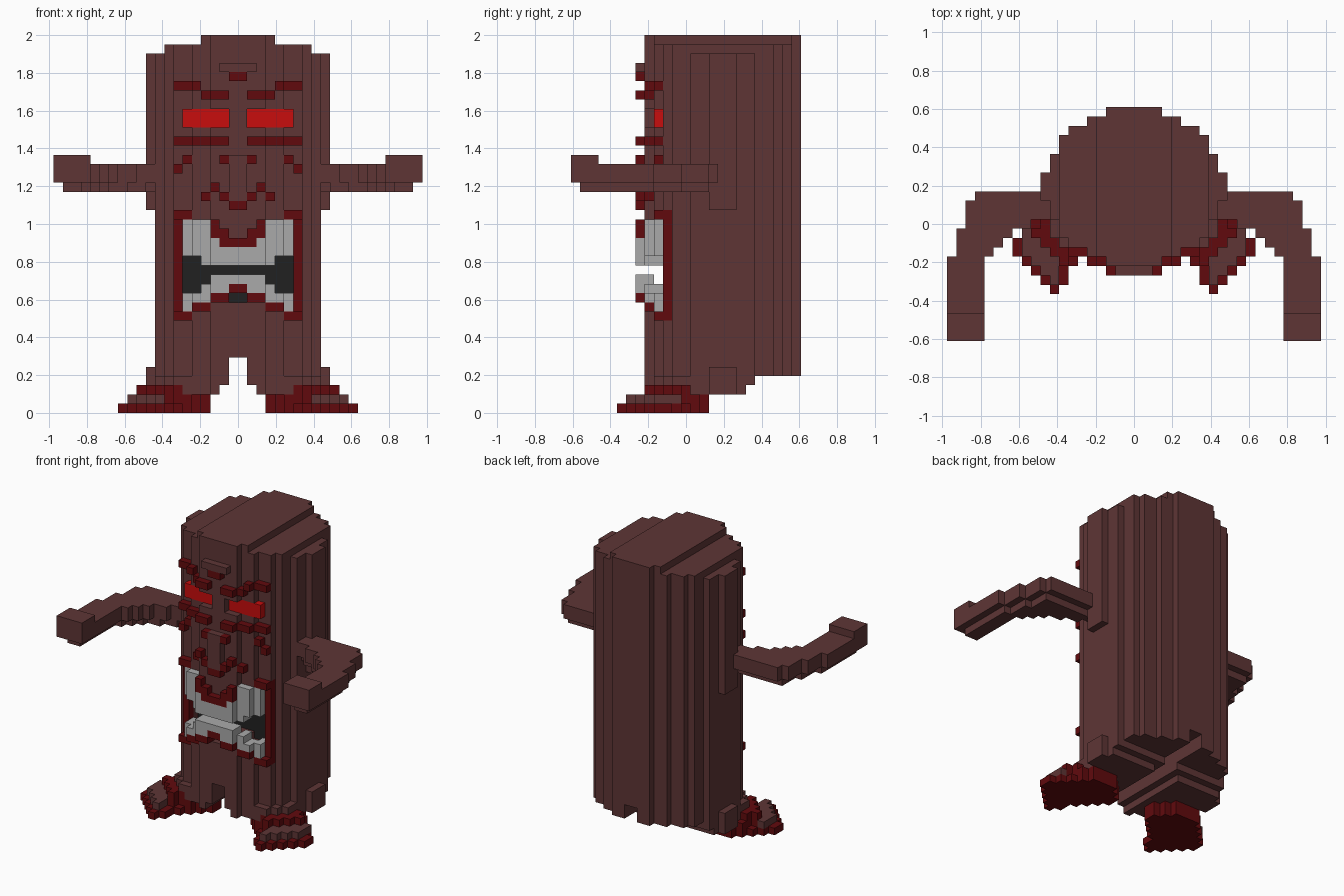
import bpy, bmesh

if "Cube" in bpy.data.objects:
    bpy.data.objects.remove(bpy.data.objects["Cube"], do_unlink=True)

V = 2 / 41                      # block size
COLOURS = {
    "bark_brown": (0.112, 0.036, 0.036),
    "dark_red": (0.120, 0.003, 0.004),
    "bright_red": (0.58, 0.004, 0.004),
    "tooth_grey": (0.40, 0.40, 0.40),
    "mouth_black": (0.015, 0.015, 0.015),
}
BROWN, RED, EYE, TOOTH, BLACK = COLOURS
mats = {}
for name, rgb in COLOURS.items():
    m = bpy.data.materials.new(name)
    m.use_nodes = True
    m.diffuse_color = (*rgb, 1)
    bsdf = m.node_tree.nodes["Principled BSDF"]
    bsdf.inputs["Base Color"].default_value = (*rgb, 1)
    bsdf.inputs["Roughness"].default_value = 0.9
    mats[name] = m

cells = {}                      # (x, y, z) -> (part, colour)


def fill(part, colour, x, y, z, sided=False):
    """Fill a block range on +x and its mirror image; part None carves."""
    for i in range(*x):
        for j in range(*y):
            for k in range(*z):
                for side, xi in (("left_", i), ("right_", -1 - i)):
                    if part is None:
                        cells.pop((xi, j, k), None)
                    else:
                        cells[xi, j, k] = ((side if sided else "") + part, colour)


# Trunk: half widths of a round section, row by row from front (8) to back (24)
HALF = [3, 5, 7, 8, 8] + [9] * 7 + [8, 8, 7, 5, 3]
for r, h in enumerate(HALF):
    y = 8 + r
    bottom = 4 if y >= 20 else 3 if y == 19 else 2
    fill("trunk", BROWN, (0, h), (y, y + 1), (bottom, 39))
    fill("trunk", BROWN, (0, min(h, 8)), (y, y + 1), (39, 40))
    fill("trunk", BROWN, (0, min(h, 4)), (y, y + 1), (40, 41))
    # flared base
    if 9 <= y < 19:
        flare = {9: 7, 10: 8}.get(y, 10 if 15 <= y < 18 else 9)
        fill("trunk", BROWN, (0, flare), (y, y + 1), (bottom, 4))
fill("trunk", BROWN, (9, 10), (15, 18), (3, 5))
fill("trunk", BROWN, (9, 10), (15, 18), (22, 39))
# gap between the legs
fill(None, None, (0, 1), (8, 25), (2, 6))
fill(None, None, (0, 2), (8, 25), (2, 3))

# Feet: rows of (y, first x, last x) for sole, toe cap and strap
SOLE = [(5, 8, 8), (6, 7, 9), (7, 7, 10), (8, 6, 11), (9, 5, 12), (10, 4, 12),
        (11, 3, 11), (12, 3, 10), (13, 4, 9), (14, 5, 8)]
TOE = [(6, 8, 8), (7, 8, 9), (8, 8, 10), (9, 9, 11), (10, 10, 11), (11, 11, 11)]
STRAP = [(8, 7, 7), (9, 5, 8), (10, 4, 9), (11, 3, 10), (12, 3, 9), (13, 4, 9), (14, 5, 8)]
for y, a, b in SOLE:
    fill("foot", RED, (a, b + 1), (y, y + 1), (0, 1), True)
for y, a, b in TOE:
    fill("foot", BROWN, (a, b + 1), (y, y + 1), (1, 2), True)
for y, a, b in STRAP:
    fill("foot", RED, (a, b + 1), (y, y + 1), (1, 2), True)
    if y < 13:
        fill("foot", RED, (max(a, 6), b + 1), (y, y + 1), (2, 3), True)

# Arms: curved sweep of rows (y start, y end, inner x, outer x)
ARM = [(15, 16, 8, 17), (14, 15, 8, 18), (13, 14, 9, 18), (12, 13, 11, 18),
       (11, 12, 13, 19), (10, 11, 14, 19), (9, 10, 15, 19), (0, 9, 16, 20)]
for y0, y1, a, b in ARM:
    fill("arm", BROWN, (a, b), (y0, y1), (25, 27), True)
    low = (y0 + 1, y1) if y0 == 0 else (y0, y1)
    if y0 < 15:
        fill("arm", BROWN, (a + 1, b - 1), low, (24, 25), True)
fill("arm", BROWN, (16, 20), (0, 3), (25, 28), True)


def front(x):
    """Depth row of the trunk's front surface at column x."""
    return 8 if x < 3 else 9 if x < 5 else 10


def relief(part, colour, x0, x1, z0, z1, depth=1):
    """Raised detail one block proud of the curved front."""
    for x in range(x0, x1):
        f = front(x)
        fill(part, colour, (x, x + 1), (f - 1, f - 1 + depth), (z0, z1))


# Eyes set back beside the nose bridge
fill(None, None, (1, 6), (8, 9), (31, 33))
fill("eyes", EYE, (1, 6), (9, 11), (31, 33))

# Forehead mark, brows, lower lids, nose and cheek marks
relief("forehead_mark", BROWN, 0, 2, 37, 38)
relief("nose", BROWN, 0, 1, 23, 28)
for part, x0, x1, z0 in [
        ("forehead_mark", 0, 1, 36), ("brows", 4, 7, 35), ("brows", 1, 4, 34),
        ("lower_lids", 1, 7, 29), ("nose_marks", 1, 2, 27), ("cheek_marks", 5, 6, 27),
        ("cheek_marks", 6, 7, 26), ("nose_marks", 2, 3, 24), ("nose_marks", 1, 2, 23),
        ("nose_marks", 3, 4, 23), ("nose_marks", 0, 1, 22)]:
    relief(part, RED, x0, x1, z0, z0 + 1)

# Mouth hollow with a dark back wall
for x0, x1, z0, z1 in [(0, 1, 12, 18), (1, 3, 13, 19), (3, 5, 12, 21), (5, 6, 11, 21)]:
    fill(None, None, (x0, x1), (8, 12), (z0, z1))
    fill("mouth_back", BLACK, (x0, x1), (12, 13), (z0, z1))

# Teeth
for x0, x1, z0, z1 in [(0, 2, 16, 18), (2, 3, 16, 19), (3, 4, 16, 21), (4, 6, 17, 21)]:
    relief("upper_teeth", TOOTH, x0, x1, z0, z1, 2)
for x0, x1, z0, z1 in [(0, 1, 14, 15), (1, 3, 13, 15), (3, 4, 12, 14), (4, 5, 12, 13),
                       (5, 6, 11, 13)]:
    relief("lower_teeth", TOOTH, x0, x1, z0, z1, 2)

# Lips and side frame
fill("lips", RED, (6, 7), (10, 11), (10, 22))
for x0, x1, z0, z1 in [(5, 7, 21, 22), (2, 3, 19, 21), (0, 2, 18, 19), (1, 2, 19, 20),
                       (0, 1, 13, 14), (1, 3, 12, 13), (3, 5, 11, 12), (5, 7, 10, 11)]:
    relief("lips", RED, x0, x1, z0, z1, 2)

# Build one mesh per part from exposed block sides
SIDES = [((1, 0, 0), ((1, 0, 0), (1, 1, 0), (1, 1, 1), (1, 0, 1))),
         ((-1, 0, 0), ((0, 0, 0), (0, 0, 1), (0, 1, 1), (0, 1, 0))),
         ((0, 1, 0), ((0, 1, 0), (0, 1, 1), (1, 1, 1), (1, 1, 0))),
         ((0, -1, 0), ((0, 0, 0), (1, 0, 0), (1, 0, 1), (0, 0, 1))),
         ((0, 0, 1), ((0, 0, 1), (1, 0, 1), (1, 1, 1), (0, 1, 1))),
         ((0, 0, -1), ((0, 0, 0), (0, 1, 0), (1, 1, 0), (1, 0, 0)))]
for part in sorted({p for p, _ in cells.values()}):
    own = {c: col for c, (p, col) in cells.items() if p == part}
    slots = sorted(set(own.values()))
    bm = bmesh.new()
    verts = {}
    for (x, y, z), col in own.items():
        for (dx, dy, dz), corners in SIDES:
            if (x + dx, y + dy, z + dz) in cells:
                continue
            loop = []
            for cx, cy, cz in corners:
                key = (x + cx, y + cy, z + cz)
                if key not in verts:
                    verts[key] = bm.verts.new((key[0] * V, (key[1] - 12.5) * V, key[2] * V))
                loop.append(verts[key])
            bm.faces.new(loop).material_index = slots.index(col)
    # merge flat areas into large faces
    bmesh.ops.dissolve_limit(bm, angle_limit=0.01, verts=bm.verts[:], edges=bm.edges[:],
                             delimit={'MATERIAL'})
    mesh = bpy.data.meshes.new(part)
    bm.to_mesh(mesh)
    bm.free()
    for col in slots:
        mesh.materials.append(mats[col])
    bpy.context.scene.collection.objects.link(bpy.data.objects.new(part, mesh))
